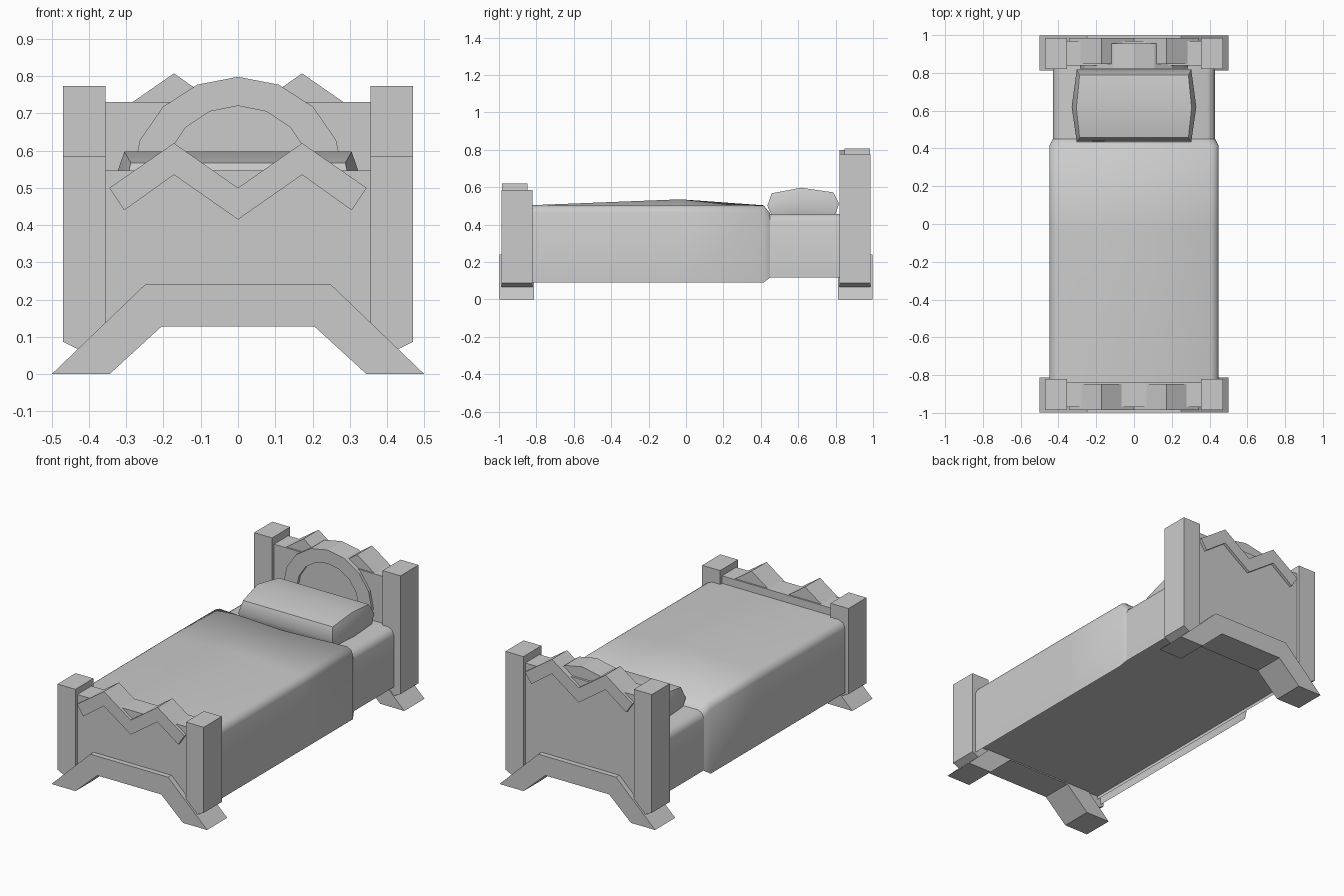
import bpy, bmesh, math

if "Cube" in bpy.data.objects:
    bpy.data.objects.remove(bpy.data.objects["Cube"])


def loft(name, rings, smooth=None, caps=True, closed=True):
    """Skin a row of equal-length point rings; a one-point ring is a tip."""
    bm = bmesh.new()
    loops = [[bm.verts.new(p) for p in r] for r in rings]
    for a, b in zip(loops, loops[1:]):
        n = max(len(a), len(b))
        for i in range(n if closed else n - 1):
            j = (i + 1) % n
            if len(a) == 1:
                bm.faces.new((a[0], b[j], b[i]))
            elif len(b) == 1:
                bm.faces.new((a[i], a[j], b[0]))
            else:
                bm.faces.new((a[i], a[j], b[j], b[i]))
    if caps:
        for end in (loops[0], loops[-1]):
            if len(end) > 2:
                bm.faces.new(end)
    bmesh.ops.recalc_face_normals(bm, faces=bm.faces)
    mesh = bpy.data.meshes.new(name)
    bm.to_mesh(mesh)
    bm.free()
    obj = bpy.data.objects.new(name, mesh)
    bpy.context.collection.objects.link(obj)
    if smooth:
        bpy.ops.object.select_all(action='DESELECT')
        obj.select_set(True)
        bpy.context.view_layer.objects.active = obj
        bpy.ops.object.shade_smooth_by_angle(angle=math.radians(smooth))
    return obj


def prism(name, outline, y0, y1):
    """Extrude an (x, z) outline along y."""
    return loft(name, [[(x, y, z) for x, z in outline] for y in (y0, y1)])


def mirrored(half):
    """Complete a right-half outline with its left half."""
    return half + [(-x, z) for x, z in reversed(half) if x > 0]


# End boards: the headboard is the taller, turned copy of the footboard
for end, side, rise in (("foot", -1, 0.0), ("head", 1, 0.19)):
    prism(end + "_legs", mirrored([(0.205, 0.128), (0.345, 0), (0.5, 0), (0.25, 0.24)]),
          side * 0.813, side * 0.998)
    prism(end + "_panel", mirrored([(0.36, 0.14), (0.36, 0.547 + rise * 0.965)]),
          side * 0.838, side * 0.968)
    for s, label in ((-1, "left"), (1, "right")):
        top = 0.584 + rise
        prism(f"{end}_{label}_post",
              [(s * 0.355, 0.03), (s * 0.47, 0.087), (s * 0.47, top), (s * 0.355, top)],
              side * 0.82, side * 0.986)
    upper = [(-0.345, 0.5), (-0.172, 0.62), (0, 0.5), (0.172, 0.62), (0.345, 0.5)]
    lower = [(0.305, 0.44), (0.172, 0.535), (0, 0.415), (-0.172, 0.535), (-0.305, 0.44)]
    prism(end + "_zigzag_trim", [(x, z + rise * 0.985) for x, z in upper + lower],
          side * 0.847, side * 0.985)


# Arched ring on the inside of the headboard
def arc(rx, rz, zc):
    return [(rx * math.cos(a), zc + rz * math.sin(a))
            for a in (math.pi * i / 8 for i in range(9))]


prism("headboard_arch", arc(0.285, 0.275, 0.523) + arc(0.2, 0.2, 0.52)[::-1], 0.822, 0.955)


# Mattress and blanket hang open at the bottom, around a flat bed base
def bed_section(y, w, bottom, edge, middle, r):
    half = [(w, bottom), (w, edge - r), (w - 0.3 * r, edge - 0.3 * r), (w - r, edge), (0, middle)]
    return [(x, y, z) for x, z in mirrored(half)]


prism("bed_base", mirrored([(0.427, 0.135), (0.427, 0.16)]), -0.85, 0.85)
loft("mattress", [bed_section(y, 0.428, 0.117, 0.457, 0.457, 0.04) for y in (-0.842, 0.845)],
     50, caps=False, closed=False)
loft("blanket", [
    bed_section(-0.842, 0.448, 0.09, 0.503, 0.503, 0.04),
    bed_section(-0.03, 0.448, 0.09, 0.505, 0.535, 0.04),
    bed_section(0.415, 0.448, 0.09, 0.503, 0.485, 0.04),
    bed_section(0.45, 0.43, 0.117, 0.46, 0.455, 0.04),
], 60, caps=False, closed=False)

# Pillow: one side profile, pinched along its seams, with bulging ends
profile = [(0.3, 0.455, 0.457), (0.303, 0.435, 0.5), (0.288, 0.458, 0.567),
           (0.305, 0.615, 0.597), (0.288, 0.788, 0.572), (0.303, 0.818, 0.512),
           (0.3, 0.8, 0.457), (0.312, 0.62, 0.452)]
loft("pillow", [
    [(-0.33, 0.62, 0.525)],
    [(-x, y, z) for x, y, z in profile],
    [(x, y, z) for x, y, z in profile],
    [(0.33, 0.62, 0.525)],
], 50)
